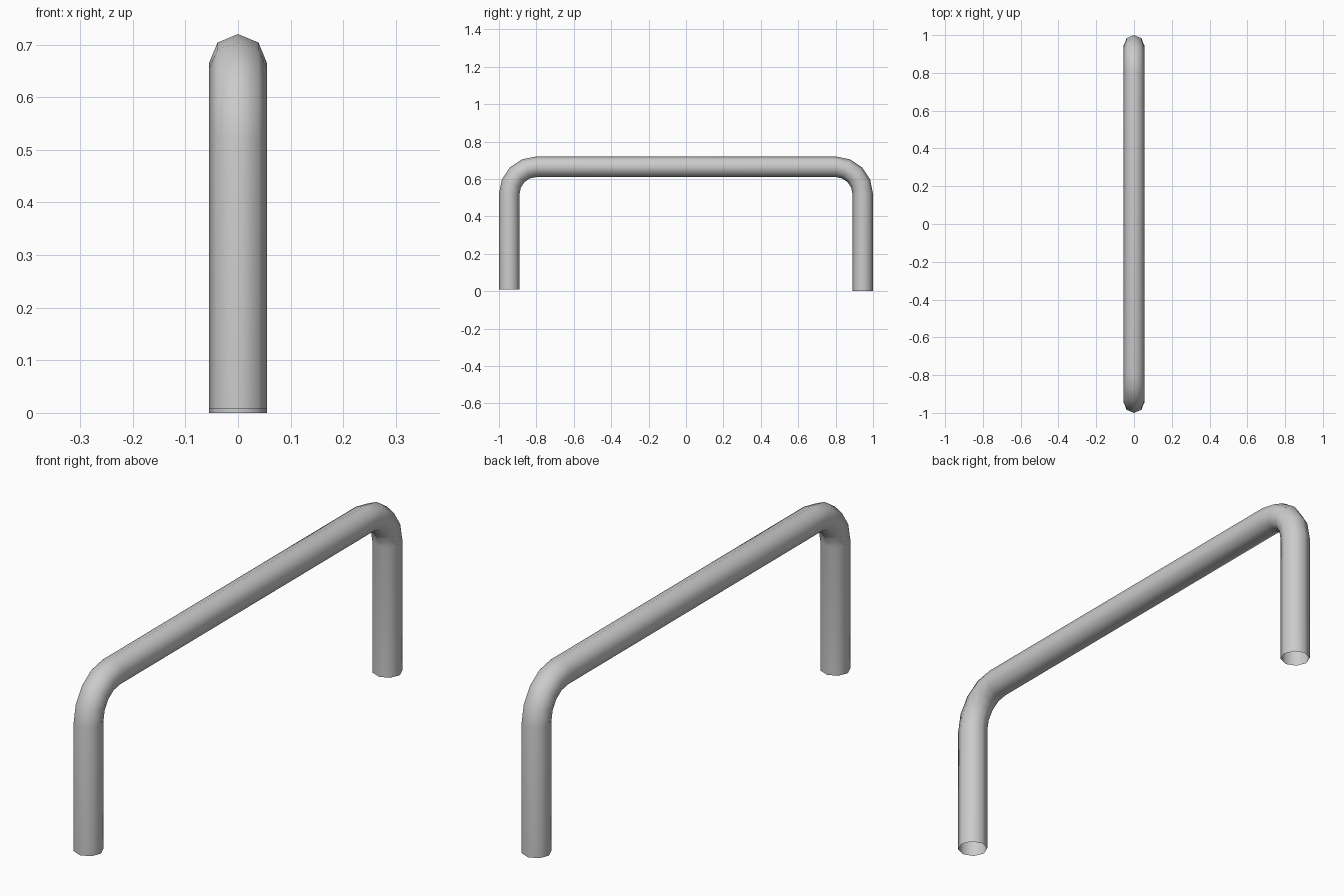
import bpy, bmesh
from math import sin, cos, pi

if "Cube" in bpy.data.objects:
    bpy.data.objects.remove(bpy.data.objects["Cube"])

SIDES, TUBE_R = 8, 0.055
BEND_R, BEND_STEPS = 0.145, 4
BEND_Y, BEND_Z = 0.80, 0.52

# Path stations: (y, z, angle of the outward normal in the YZ plane)
path = [(BEND_Y + BEND_R, 0.0, 0.0)]
for centre_y, start in ((BEND_Y, 0.0), (-BEND_Y, pi / 2)):
    for i in range(BEND_STEPS + 1):
        a = start + i * pi / 2 / BEND_STEPS
        path.append((centre_y + BEND_R * cos(a), BEND_Z + BEND_R * sin(a), a))
path.append((-BEND_Y - BEND_R, 0.008, pi))

# Open-ended octagonal tube swept along the path
bm = bmesh.new()
rings = []
for y, z, a in path:
    ring = []
    for k in range(SIDES):
        t = 2 * pi * k / SIDES
        out = TUBE_R * cos(t)
        ring.append(bm.verts.new((TUBE_R * sin(t), y + out * cos(a), z + out * sin(a))))
    rings.append(ring)
for r0, r1 in zip(rings, rings[1:]):
    for k in range(SIDES):
        n = (k + 1) % SIDES
        bm.faces.new((r0[k], r0[n], r1[n], r1[k])).smooth = True
bmesh.ops.recalc_face_normals(bm, faces=bm.faces)

mesh = bpy.data.meshes.new("bent_rail")
bm.to_mesh(mesh)
bm.free()
rail = bpy.data.objects.new("bent_rail", mesh)
bpy.context.collection.objects.link(rail)
